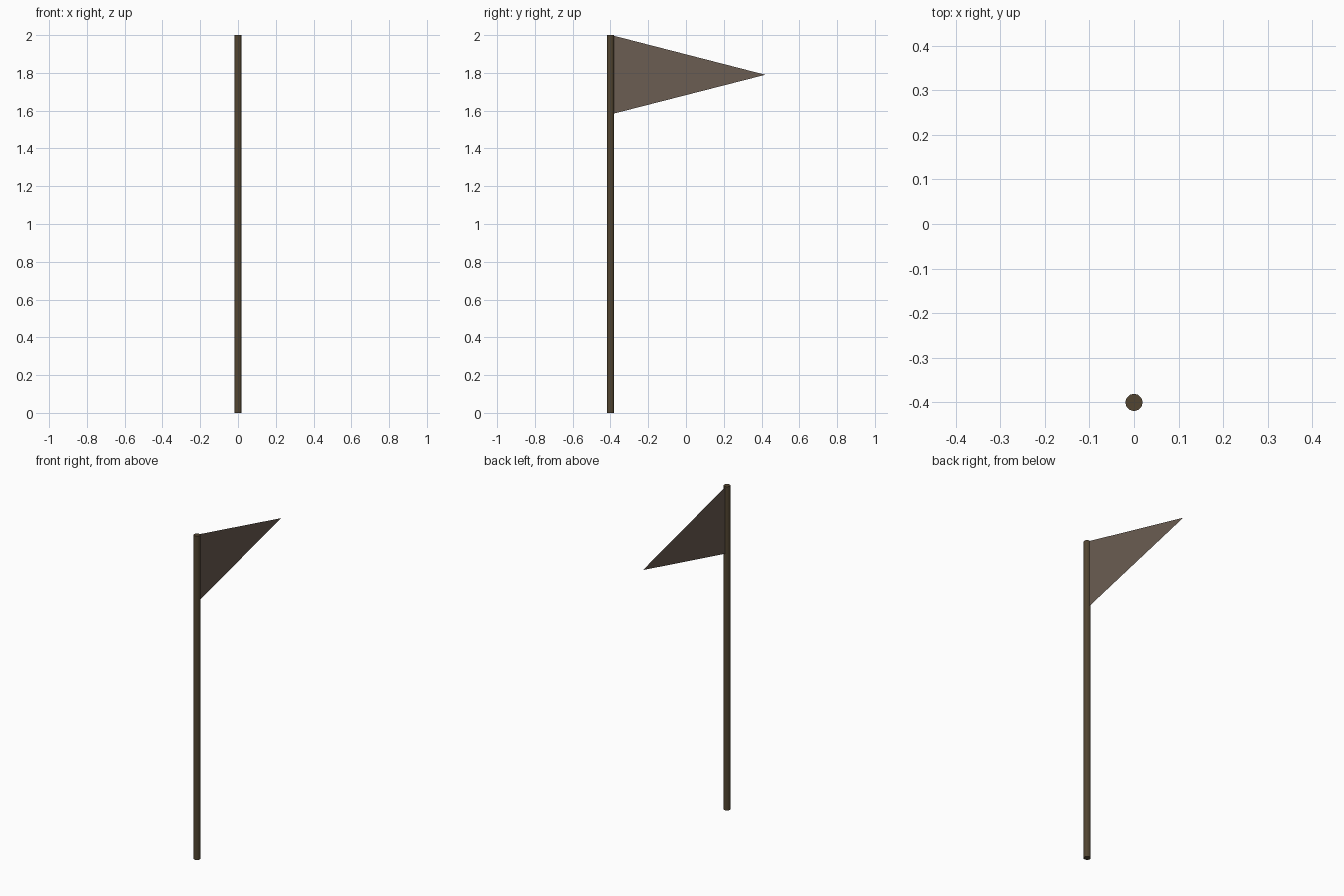
import bpy, bmesh

if "Cube" in bpy.data.objects:
    bpy.data.objects.remove(bpy.data.objects["Cube"])

POLE_Y, POLE_R, HEIGHT = -0.40, 0.0195, 2.0


def srgb(r, g, b):
    def lin(c):
        c /= 255
        return c / 12.92 if c <= 0.04045 else ((c + 0.055) / 1.055) ** 2.4
    return (lin(r), lin(g), lin(b), 1)


def material(name, colour):
    m = bpy.data.materials.new(name)
    m.diffuse_color = colour
    m.use_nodes = True
    m.node_tree.nodes["Principled BSDF"].inputs["Base Color"].default_value = m.diffuse_color
    return m


# Pole: low-poly cylinder
bpy.ops.mesh.primitive_cylinder_add(vertices=12, radius=POLE_R, depth=HEIGHT,
                                    location=(0, POLE_Y, HEIGHT / 2))
pole = bpy.context.object
pole.name = "pole"
pole.data.materials.append(material("dark wood", srgb(82, 69, 49)))

# Pennant: single flat triangle, flush with the pole top
bm = bmesh.new()
corners = [(POLE_Y + 0.012, 1.583), (0.42, 1.79), (POLE_Y + 0.012, 1.998)]
bm.faces.new([bm.verts.new((0, y, z)) for y, z in corners])
mesh = bpy.data.meshes.new("pennant")
bm.to_mesh(mesh)
bm.free()
mesh.materials.append(material("brown cloth", srgb(107, 93, 82)))
pennant = bpy.data.objects.new("pennant", mesh)
bpy.context.collection.objects.link(pennant)
